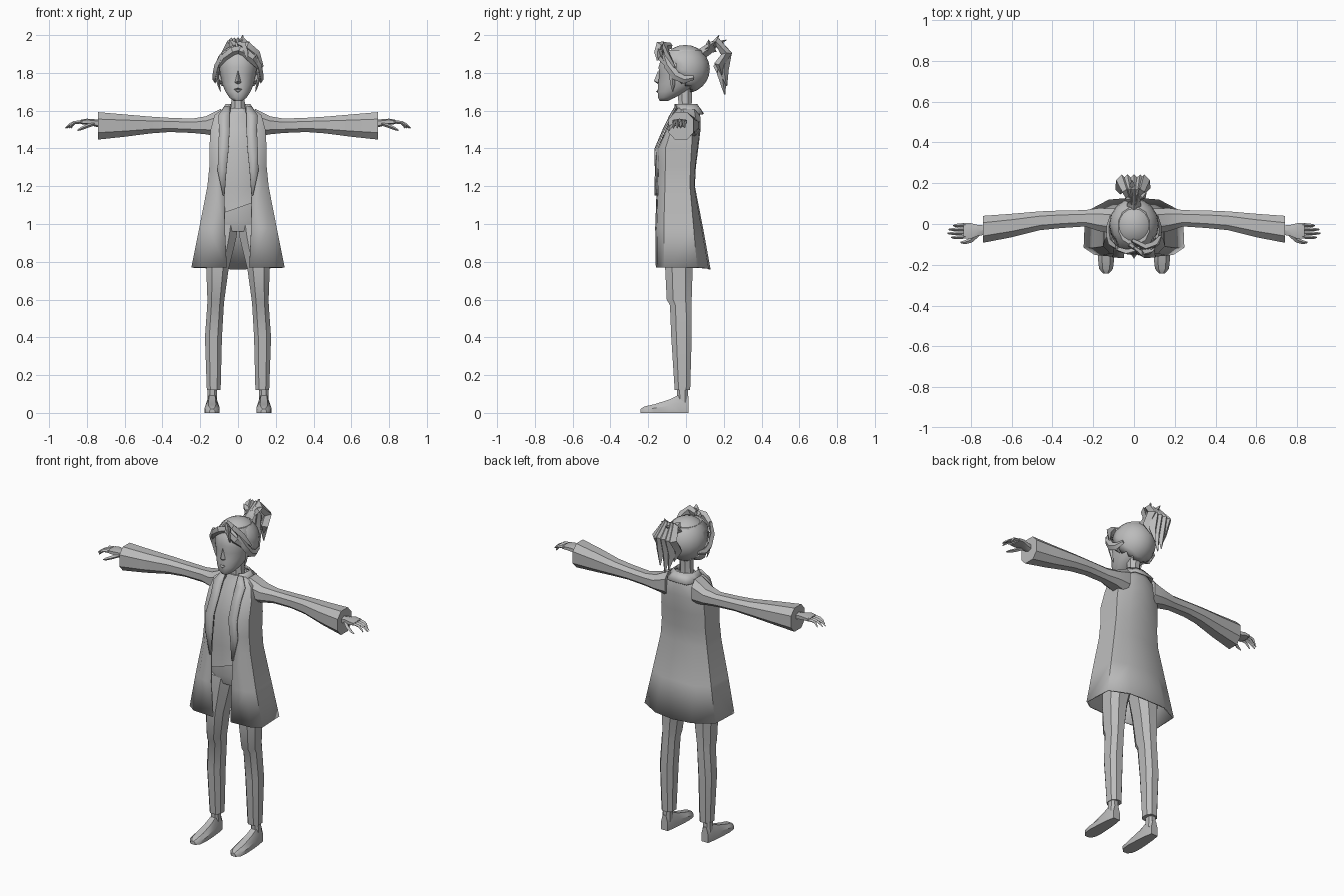
import bpy, bmesh, math
from mathutils import Vector

grey = bpy.data.materials.new("plain grey")
grey.diffuse_color = (0.5, 0.5, 0.5, 1)


def make(name, verts, faces, mirror=False, thick=0.0, angle=35):
    me = bpy.data.meshes.new(name)
    me.from_pydata([tuple(v) for v in verts], [], faces)
    bm = bmesh.new()
    bm.from_mesh(me)
    bmesh.ops.recalc_face_normals(bm, faces=bm.faces)
    bm.to_mesh(me)
    bm.free()
    me.materials.append(grey)
    ob = bpy.data.objects.new(name, me)
    bpy.context.collection.objects.link(ob)
    bpy.context.view_layer.objects.active = ob
    bpy.ops.object.select_all(action='DESELECT')
    ob.select_set(True)
    bpy.ops.object.shade_smooth_by_angle(angle=math.radians(angle))
    if mirror:
        ob.modifiers.new("mirror", 'MIRROR')
    if thick:
        sol = ob.modifiers.new("thickness", 'SOLIDIFY')
        sol.thickness, sol.offset = thick, -1
    return ob


def loft(name, rings, closed=True, **kw):
    """Skin a list of equal-length rings, capped when closed."""
    n = len(rings[0])
    verts = [v for r in rings for v in r]
    faces = [(i * n + j, i * n + (j + 1) % n, (i + 1) * n + (j + 1) % n, (i + 1) * n + j)
             for i in range(len(rings) - 1) for j in range(n if closed else n - 1)]
    if closed:
        faces += [tuple(range(n)), tuple(range(len(verts) - n, len(verts)))]
    return make(name, verts, faces, **kw)


def oval(x0, x1, y0, y1, n=8, p=0.8):
    """Rounded box outline inside the given limits."""
    out = []
    for k in range(n):
        a = 2 * math.pi * (k + 0.5) / n
        c, s = math.cos(a), math.sin(a)
        m = max(abs(math.cos(2 * math.pi * (j + 0.5) / n)) for j in range(n)) ** p
        out.append(((x0 + x1) / 2 + (x1 - x0) / 2 * math.copysign(abs(c) ** p, c) / m,
                    (y0 + y1) / 2 + (y1 - y0) / 2 * math.copysign(abs(s) ** p, s) / m))
    return out


def tower(name, levels, n=8, p=0.8, **kw):
    """Levels are (z, x0, x1, y0, y1)."""
    return loft(name, [[(x, y, z) for x, y in oval(*lim, n=n, p=p)] for z, *lim in levels], **kw)


def beam(name, levels, n=6, **kw):
    """Levels are (x, y0, y1, z0, z1)."""
    return loft(name, [[(x, y, z) for y, z in oval(*lim, n=n)] for x, *lim in levels], **kw)


def strand(name, pts, wide, flat, side, **kw):
    """Tapered diamond lock along points; pts are (x, y, z, scale)."""
    rings = []
    for i, q in enumerate(pts):
        a, b = pts[max(i - 1, 0)], pts[min(i + 1, len(pts) - 1)]
        d = (Vector(b[:3]) - Vector(a[:3])).normalized()
        u = (Vector(side) - d * d.dot(Vector(side))).normalized()
        v, c = d.cross(u), Vector(q[:3])
        rings.append([c + u * wide * q[3], c + v * flat * q[3], c - u * wide * q[3], c - v * flat * q[3]])
    return loft(name, rings, **kw)


# Legs, ankles and feet
tower("trouser_leg", [(0.12, .092, .165, -.06, .022), (0.4, .085, .175, -.078, .03),
                      (0.57, .075, .163, -.085, .03), (0.6, .072, .162, -.102, .03),
                      (0.76, .05, .168, -.11, .035), (0.93, .008, .165, -.115, .05),
                      (1.0, 0, .15, -.11, .05)], mirror=True)
tower("ankle", [(0.05, .11, .162, -.045, .01), (0.14, .112, .16, -.05, .01)], mirror=True)
loft("foot", [[(.137 - w, y, 0), (.137 + w, y, 0), (.137 + w, y, h * .55), (.137 + w * .5, y, h),
               (.137 - w * .5, y, h), (.137 - w, y, h * .55)]
              for y, w, h in [(.014, .022, .09), (-.03, .03, .1), (-.09, .036, .07),
                              (-.17, .04, .045), (-.22, .034, .034), (-.242, .015, .02)]], mirror=True)

# Hips and slanted shirt
tower("hips", [(0.96, -.13, .13, -.1, .05), (1.02, -.14, .14, -.118, .05), (1.12, -.13, .13, -.115, .04)])
shirt = tower("shirt", [(1.085, -.14, .14, -.13, .045), (1.2, -.135, .135, -.12, .03),
                        (1.4, -.135, .135, -.13, .055), (1.5, -.12, .12, -.09, .06),
                        (1.585, -.075, .075, -.065, .055), (1.615, -.045, .045, -.05, .045)])
for v in shirt.data.vertices:
    if v.co.z < 1.1:
        v.co.z += v.co.x * .35

# Open coat: half outline from the front edge round to the back centre
coat = [(0.77, .06, .247, -.16, .13), (0.98, .07, .205, -.163, .09), (1.2, .072, .162, -.155, .047),
        (1.3, .066, .152, -.152, .052), (1.4, .058, .152, -.152, .065), (1.5, .055, .145, -.108, .077),
        (1.575, .05, .125, -.075, .074), (1.615, .045, .075, -.05, .062)]
loft("coat", [[(xi, yf, z), (xs * .78, yf + .008, z), (xs, yf * .72, z), (xs * .97, yb * .45, z),
               (xs * .5, yb * .92, z - .005), (0, yb, z - .01 * (z < .8))] for z, xi, xs, yf, yb in coat],
     closed=False, mirror=True, thick=.008, angle=40)

# Lapels and turned collar
loft("lapel", [[(a, y, z), (b, y + .004, z)] for z, a, b, y in
               [(1.15, .072, .08, -.167), (1.28, .062, .108, -.165), (1.4, .05, .105, -.167),
                (1.5, .045, .1, -.124), (1.575, .045, .105, -.088), (1.625, .042, .07, -.058)]],
     closed=False, mirror=True, thick=.008)
loft("collar", [[(.045, -.06, z1), (.07 + w, -.03, z1), (.07 + w, .03, z1), (.035 + w, .06 + w, z1),
                 (0, .065 + w, z1)] for z1, w in [(1.585, .03), (1.635, -.005)]],
     closed=False, mirror=True, thick=.008)

# Sleeves
beam("sleeve", [(.09, -.05, .075, 1.46, 1.61), (.17, -.035, .078, 1.475, 1.57),
                (.24, -.012, .068, 1.482, 1.558), (.36, -.02, .066, 1.487, 1.562),
                (.46, -.03, .062, 1.48, 1.568), (.6, -.065, .05, 1.462, 1.58),
                (.74, -.092, .04, 1.447, 1.592)], n=8, mirror=True)

# Hands
beam("palm", [(.71, -.05, -.008, 1.508, 1.548), (.765, -.058, -.005, 1.52, 1.553),
              (.80, -.072, .004, 1.528, 1.556), (.835, -.07, .004, 1.53, 1.55)], mirror=True)
for k, (y, end) in enumerate([(-.062, .895), (-.042, .914), (-.023, .908), (-.004, .885)]):
    strand("finger_%d" % (k + 1), [(.825, y, 1.541, 1), (.865, y - .003, 1.537, .95),
                                   ((.865 + end) / 2, y - .004, 1.526, .8), (end, y - .004, 1.508, .35)],
           .0095, .009, (0, 1, 0), mirror=True)
strand("thumb", [(.765, -.05, 1.53, 1), (.80, -.08, 1.518, 1), (.83, -.09, 1.505, .8), (.85, -.09, 1.495, .3)],
       .012, .01, (0, 1, 0), mirror=True)

# Neck and head
tower("neck", [(1.58, -.045, .045, -.045, .035), (1.63, -.036, .036, -.04, .03),
               (1.74, -.034, .034, -.045, .035)], p=1)
tower("head", [(1.652, -.022, .022, -.14, -.095), (1.668, -.045, .045, -.148, -.06),
               (1.70, -.066, .066, -.15, 0), (1.74, -.083, .083, -.147, .06), (1.79, -.093, .093, -.142, .09),
               (1.83, -.1, .1, -.145, .1), (1.88, -.098, .098, -.132, .1), (1.92, -.075, .075, -.1, .08)],
      n=12, p=.9, angle=50)
make("nose", [(0, -.147, 1.815), (0, -.17, 1.757), (.017, -.145, 1.748), (-.017, -.145, 1.748), (0, -.148, 1.74)],
     [(0, 1, 2), (0, 3, 1), (1, 4, 2), (1, 3, 4), (0, 2, 4, 3)])
make("lips", [(.024, -.147, 1.712), (-.024, -.147, 1.712), (0, -.161, 1.72), (0, -.148, 1.712),
              (0, -.158, 1.7), (0, -.145, 1.692)],
     [(0, 2, 3), (1, 3, 2), (0, 3, 4), (1, 4, 3), (0, 4, 5), (1, 5, 4)])
beam("ear", [(.085, -.04, -.005, 1.745, 1.81), (.112, -.04, .005, 1.75, 1.82)], mirror=True)

# Hair cap, cut away around the face
bm = bmesh.new()
bmesh.ops.create_uvsphere(bm, u_segments=16, v_segments=12, radius=1)
for v in bm.verts:
    v.co = Vector((v.co.x * .122, v.co.y * .13 - .004, v.co.z * .128 + 1.82))
cut = [f for f in bm.faces if f.calc_center_median().z < 1.865 - max(0, f.calc_center_median().y + .075) * 1.5]
bmesh.ops.delete(bm, geom=cut, context='FACES')
bm.verts.index_update()
make("hair_cap", [v.co.copy() for v in bm.verts], [[v.index for v in f.verts] for f in bm.faces],
     thick=.012, angle=50)
bm.free()

# Side locks framing the face, and the swept fringe
strand("side_lock", [(.085, -.115, 1.9, .6), (.112, -.095, 1.84, 1), (.122, -.055, 1.785, 1),
                     (.122, -.01, 1.765, .9), (.112, .04, 1.775, .5)], .024, .014, (0, .5, 1), mirror=True)
strand("temple_lock", [(.1, -.085, 1.85, .7), (.112, -.075, 1.79, 1), (.102, -.07, 1.735, .7), (.092, -.07, 1.70, .15)],
       .016, .01, (0, 1, 0), mirror=True)
fringe = [[(-.025, -.10, 1.925, .7), (.03, -.14, 1.915, 1.1), (.075, -.135, 1.875, 1), (.115, -.09, 1.82, .3)],
          [(-.01, -.08, 1.945, .7), (.05, -.112, 1.94, 1.1), (.095, -.1, 1.9, 1), (.128, -.06, 1.83, .4)],
          [(.03, -.12, 1.93, .8), (-.03, -.137, 1.915, 1), (-.075, -.125, 1.88, .8), (-.105, -.1, 1.83, .2)],
          [(.0, -.115, 1.955, .5), (.03, -.14, 1.945, 1), (.045, -.152, 1.905, .8), (.05, -.15, 1.865, .2)]]
for k, pts in enumerate(fringe):
    strand("fringe_%d" % (k + 1), pts, .024, .014, (0, -.3, 1))

# Ponytail: hair tie, falling locks and upright tips
strand("hair_tie", [(0, .075, 1.895, 1), (0, .125, 1.93, .9), (0, .15, 1.94, 1)], .035, .03, (1, 0, 0))
for k, (x, y, z) in enumerate([(-.06, .185, 1.76), (-.032, .205, 1.71), (0, .205, 1.685),
                               (.03, .215, 1.73), (.05, .19, 1.79)]):
    strand("tail_lock_%d" % (k + 1), [(x * .2, .10, 1.925, .5), (x * .6, .165, 1.965, .9),
                                      (x, .215, 1.90, 1.1), (x * 1.1, y - .015, (z + 1.9) / 2, 1),
                                      (x * .8, y, z, .12)], .026, .026, (1, 0, 0))
for k, (x, y, z) in enumerate([(.025, .175, 2.0), (-.045, .12, 1.975), (.06, .155, 1.965), (-.01, .215, 1.975)]):
    strand("tail_tip_%d" % (k + 1), [(x * .2, .12, 1.92, .8), (x * .7, (y + .12) / 2, 1.955, 1), (x, y, z, .12)],
           .02, .014, (1, 0, .2))
